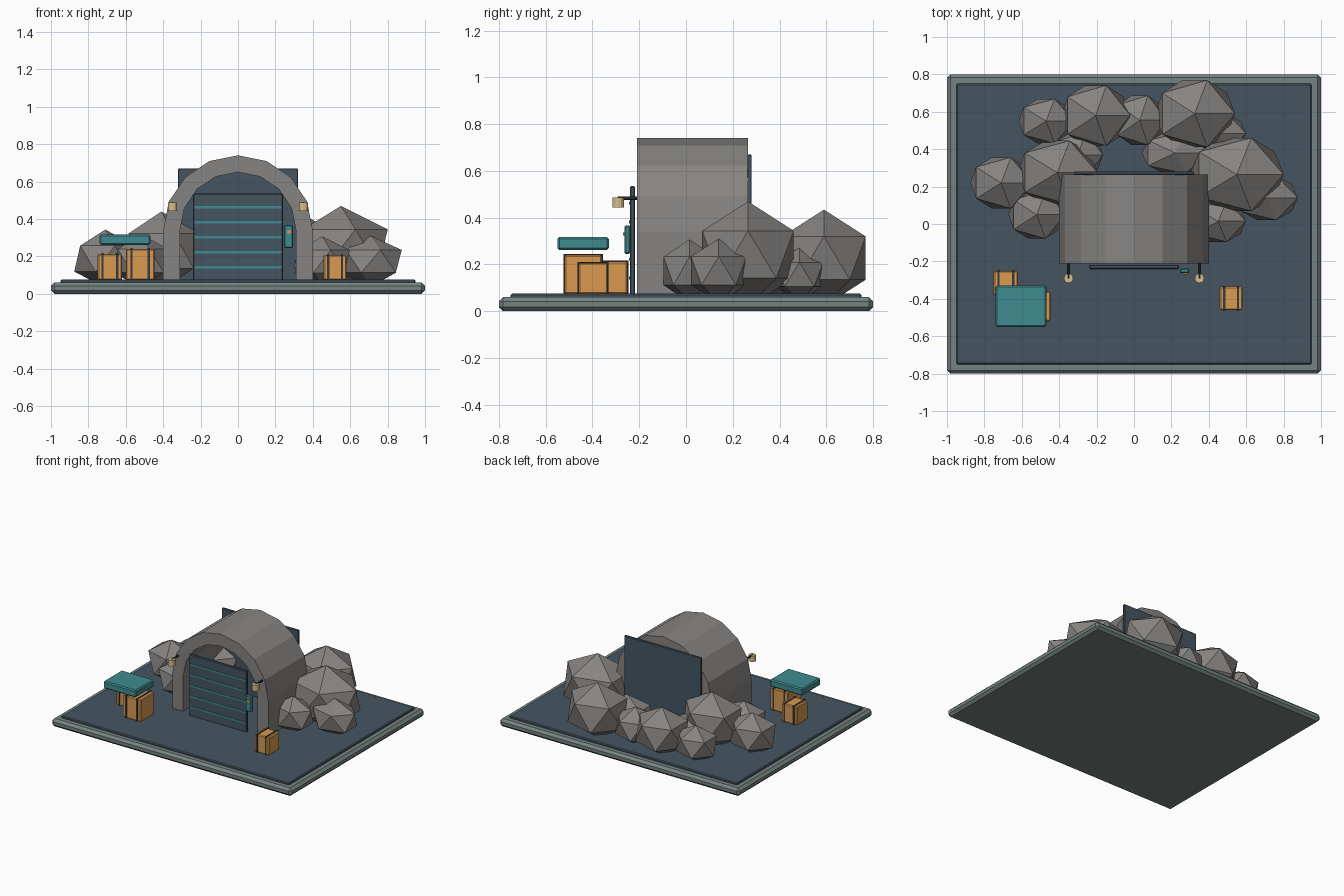
import bpy, bmesh, math

if "Cube" in bpy.data.objects:
    bpy.data.objects.remove(bpy.data.objects["Cube"])


def mat(name, rgb):
    m = bpy.data.materials.new(name)
    m.diffuse_color = (*rgb, 1)
    m.use_nodes = True
    m.node_tree.nodes["Principled BSDF"].inputs["Base Color"].default_value = m.diffuse_color
    return m


STONE = mat("stone", (0.24, 0.23, 0.22))
TRIM = mat("trim", (0.18, 0.23, 0.22))
SLATE = mat("slate", (0.06, 0.09, 0.12))
DARK = mat("dark", (0.03, 0.045, 0.055))
TEAL = mat("teal", (0.05, 0.26, 0.28))
ORANGE = mat("orange", (0.7, 0.32, 0.08))
LAMP = mat("lamp", (0.7, 0.52, 0.25))


def add(name, bm, material, bevel=0):
    bmesh.ops.recalc_face_normals(bm, faces=bm.faces)
    me = bpy.data.meshes.new(name)
    bm.to_mesh(me)
    bm.free()
    ob = bpy.data.objects.new(name, me)
    bpy.context.collection.objects.link(ob)
    me.materials.append(material)
    if bevel:
        mod = ob.modifiers.new("bevel", "BEVEL")
        mod.width = bevel
        mod.segments = 1
    return ob


def box(name, x, y, z, material, bevel=0):
    """Box from (min, max) ranges."""
    bm = bmesh.new()
    bmesh.ops.create_cube(bm, size=1)
    for v in bm.verts:
        v.co = [(a + b) / 2 + c * (b - a) for (a, b), c in zip((x, y, z), v.co)]
    return add(name, bm, material, bevel)


def cylinder(name, loc, r, h, material, sides=12, rot=(0, 0, 0)):
    bm = bmesh.new()
    bmesh.ops.create_cone(bm, cap_ends=True, segments=sides, radius1=r, radius2=r, depth=h)
    ob = add(name, bm, material)
    ob.location, ob.rotation_euler = loc, rot
    return ob


# Base slab and floor
box("base_slab", (-1, 1), (-.8, .8), (0, .06), TRIM, .018)
box("floor", (-.95, .95), (-.75, .75), (.05, .075), SLATE, .006)

# Vaulted arch: profile strip extruded along y
Y0, Y1, ZC, ZB = -.21, .265, .34, .07


def arch_profile(r):
    mid = [(r * math.cos(math.pi * i / 8), ZC + r * math.sin(math.pi * i / 8)) for i in range(9)]
    return [(r, ZB)] + mid + [(-r, ZB)]


bm = bmesh.new()
rings = [[bm.verts.new((x, y, z)) for x, z in arch_profile(r)]
         for r, y in ((.4, Y0), (.4, Y1), (.31, Y1), (.31, Y0))]
for k in range(4):
    a, b = rings[k], rings[(k + 1) % 4]
    for i in range(len(a) - 1):
        bm.faces.new((a[i], a[i + 1], b[i + 1], b[i]))
bm.faces.new([r[0] for r in rings])
bm.faces.new([r[-1] for r in rings])
add("vault_arch", bm, STONE)

# Back wall panel
box("back_panel", (-.32, .32), (.263, .28), (.07, .67), SLATE, .003)

# Shutter door with teal strips
box("shutter_door", (-.24, .24), (-.24, -.218), (.07, .535), SLATE, .005)
for i in range(5):
    z = .142 + .08 * i
    box("door_strip", (-.235, .235), (-.243, -.232), (z - .006, z + .006), TEAL)

# Control panel with button
box("control_panel", (.245, .295), (-.263, -.238), (.245, .367), TEAL, .006)
box("panel_button", (.262, .288), (-.27, -.26), (.323, .337), ORANGE)

# Wall lamps on arms
for x in (-.35, .35):
    cylinder("lamp_arm", (x, -.25, .483), .007, .085, DARK, 8, (math.pi / 2, 0, 0))
    cylinder("lamp_head", (x, -.29, .465), .025, .044, LAMP)


# Strapped crates
def crate(x, y, z1):
    box("crate", x, y, (.073, z1), ORANGE, .006)
    w = x[1] - x[0]
    for f in (.2, .8):
        c = x[0] + f * w
        box("crate_strap", (c - .006, c + .006), (y[0] - .004, y[1] + .004), (.073, z1 + .004), DARK)


crate((-.60, -.447), (-.52, -.36), .24)
crate((-.75, -.62), (-.38, -.25), .213)
crate((.458, .58), (-.46, -.335), .207)

# Floating awning over crates
box("awning", (-.74, -.468), (-.55, -.33), (.262, .317), TEAL, .008)

# Boulders: x, y, rx, ry, rz
for x, y, rx, ry, rz in (
        (.55, .265, .28, .23, .227), (.325, .59, .24, .21, .207),
        (-.205, .58, .207, .19, .18), (-.41, .275, .24, .2, .21),
        (-.71, .22, .185, .16, .155), (-.52, .05, .17, .15, .14),
        (-.47, .55, .165, .14, .135), (.03, .555, .16, .155, .14),
        (.71, .14, .185, .14, .136), (.45, .015, .165, .13, .135),
        (.46, .485, .155, .12, .115), (.22, .38, .2, .13, .125),
        (-.3, .37, .15, .14, .125)):
    bm = bmesh.new()
    bmesh.ops.create_icosphere(bm, subdivisions=1, radius=1)
    bmesh.ops.scale(bm, vec=(rx, ry, rz), verts=bm.verts)
    bmesh.ops.translate(bm, vec=(x, y, .07 + .76 * rz), verts=bm.verts)
    add("boulder", bm, STONE)
